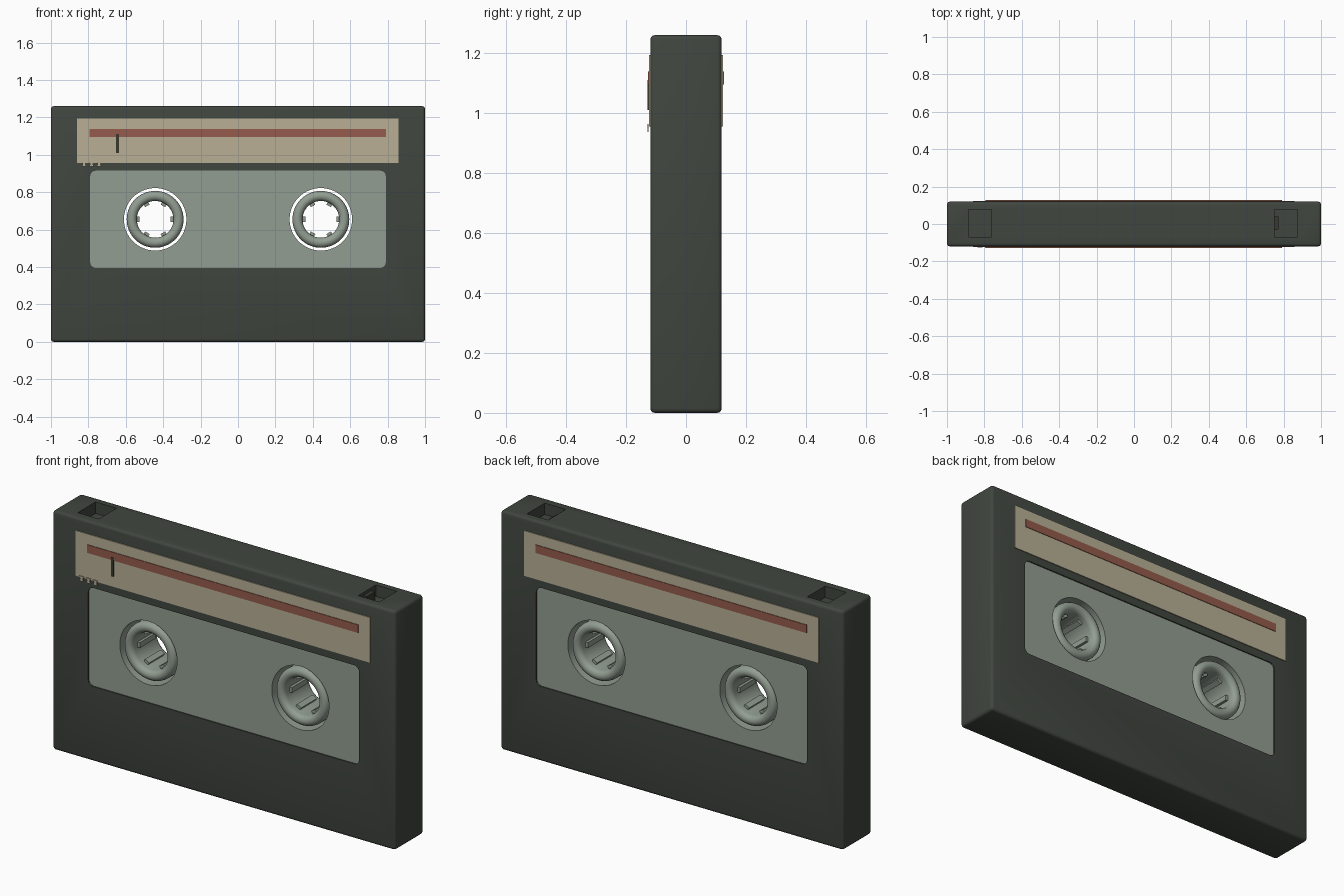
import bpy, bmesh, math
from mathutils import Matrix, Vector

if "Cube" in bpy.data.objects:
    bpy.data.objects.remove(bpy.data.objects["Cube"])


def mat(name, r, g, b):
    m = bpy.data.materials.new(name)
    m.diffuse_color = (r, g, b, 1)
    m.use_nodes = True
    m.node_tree.nodes["Principled BSDF"].inputs["Base Color"].default_value = m.diffuse_color
    return m


SHELL = mat("dark_shell", 0.052, 0.061, 0.050)
GREY = mat("grey_green_plastic", 0.29, 0.34, 0.285)
PAPER = mat("cream_paper", 0.48, 0.425, 0.30)
RED = mat("rust_red", 0.30, 0.105, 0.07)
INK = mat("dark_ink", 0.04, 0.04, 0.03)


def finish(name, bm, *mats):
    me = bpy.data.meshes.new(name)
    bmesh.ops.recalc_face_normals(bm, faces=bm.faces)
    bm.to_mesh(me)
    bm.free()
    ob = bpy.data.objects.new(name, me)
    bpy.context.collection.objects.link(ob)
    for m in mats:
        me.materials.append(m)
    return ob


def smooth(ob, deg=35):
    bpy.ops.object.select_all(action='DESELECT')
    ob.select_set(True)
    bpy.context.view_layer.objects.active = ob
    bpy.ops.object.shade_smooth_by_angle(angle=math.radians(deg))


def box(name, x, y, z, material, bevel=0, seg=3, only_y=False):
    bm = bmesh.new()
    size = (x[1] - x[0], y[1] - y[0], z[1] - z[0])
    mid = Vector((x[0] + x[1], y[0] + y[1], z[0] + z[1])) / 2
    bmesh.ops.create_cube(bm, size=1, matrix=Matrix.Translation(mid) @ Matrix.Diagonal((*size, 1)))
    if bevel:
        edges = [e for e in bm.edges if not only_y
                 or abs(e.verts[0].co.y - e.verts[1].co.y) > 1e-5]
        bmesh.ops.bevel(bm, geom=edges, offset=bevel, segments=seg, profile=0.5, affect='EDGES')
    return finish(name, bm, material)


def cut(ob, cutter):
    mod = ob.modifiers.new("cut", 'BOOLEAN')
    mod.operation, mod.solver, mod.object = 'DIFFERENCE', 'EXACT', cutter
    bpy.context.view_layer.update()
    dg = bpy.context.evaluated_depsgraph_get()
    me = bpy.data.meshes.new_from_object(ob.evaluated_get(dg))
    ob.modifiers.clear()
    ob.data = me
    bpy.data.objects.remove(cutter)


HUB_X, HUB_Z, D = 0.443, 0.655, 0.119
REC = 0.006   # depth of the window panel recess

# shell with recessed window panels, hub holes and top notches
shell = box("cassette_shell", (-1, 1), (-D, D), (0, 1.26), SHELL, 0.015)
for s in (-1, 1):
    ys = sorted((s * (D - REC), s * 0.2))
    cut(shell, box("panel_cutter", (-0.79, 0.79), ys, (0.395, 0.915), SHELL, 0.03, 5, True))
for s in (-1, 1):
    bm = bmesh.new()
    bmesh.ops.create_cone(bm, cap_ends=True, segments=64, radius1=0.167, radius2=0.167, depth=0.6,
                          matrix=Matrix.Translation((s * HUB_X, 0, HUB_Z)) @ Matrix.Rotation(math.pi / 2, 4, 'X'))
    cut(shell, finish("hole_cutter", bm, SHELL))
for x0 in (-0.885, 0.75):
    cut(shell, box("notch_cutter", (x0, x0 + 0.123), (-0.07, 0.077), (1.2, 1.4), SHELL))

# colour the panel faces and hole walls by position
me = shell.data
me.materials.clear()
me.materials.append(SHELL)
me.materials.append(GREY)
for p in me.polygons:
    c = p.center
    inside = abs(c.x) < 0.785 and 0.4 < c.z < 0.91
    p.material_index = int(inside and abs(c.y) < D - REC / 4)
smooth(shell, 30)

# write-protect tab in the right notch
box("write_tab", (0.75, 0.772), (-0.03, 0.04), (1.2, 1.245), INK)

# reel hubs: lathed rounded ring with six drive teeth
R0, R1, H, F = 0.098, 0.152, 0.112, 0.027
profile = []
for cy, a0 in ((H - F, 0), (-(H - F), 180)):
    for i in range(9):
        a = math.radians(a0 + i * 22.5)
        profile.append(((R0 + R1) / 2 + F * math.cos(a), cy + F * math.sin(a)))
for side, s in (("left", -1), ("right", 1)):
    bm = bmesh.new()
    N = 64
    rings = []
    for i in range(N):
        a = 2 * math.pi * i / N
        rings.append([bm.verts.new((s * HUB_X + r * math.cos(a), y, HUB_Z + r * math.sin(a)))
                      for r, y in profile])
    k = len(profile)
    for i in range(N):
        A, B = rings[i], rings[(i + 1) % N]
        for j in range(k):
            bm.faces.new((A[j], A[(j + 1) % k], B[(j + 1) % k], B[j]))
    for t in range(6):
        m = (Matrix.Translation((s * HUB_X, 0, HUB_Z)) @ Matrix.Rotation(t * math.pi / 3, 4, 'Y')
             @ Matrix.Translation((0.095, 0, 0)) @ Matrix.Diagonal((0.024, 0.13, 0.028, 1)))
        bmesh.ops.create_cube(bm, size=1, matrix=m)
    smooth(finish(side + "_reel_hub", bm, GREY))

# paper labels with red stripe on both sides
for side, s in (("front", -1), ("back", 1)):
    box(side + "_label", (-0.86, 0.857), sorted((s * (D - 0.002), s * 0.124)), (0.955, 1.193), PAPER)
    box(side + "_stripe", (-0.793, 0.79), sorted((s * 0.122, s * 0.127)), (1.095, 1.138), RED)

# printed mark and three small tabs under the front label
box("printed_mark", (-0.651, -0.637), (-0.129, -0.122), (1.01, 1.11), INK)
for i, x in enumerate((-0.823, -0.783, -0.743)):
    bm = bmesh.new()
    pts = [(-0.013, 0.937), (0.013, 0.937), (0.007, 0.95), (0.013, 0.963), (-0.013, 0.963), (-0.007, 0.95)]
    f = bm.faces.new([bm.verts.new((x + px, -0.129, pz)) for px, pz in pts])
    ext = bmesh.ops.extrude_face_region(bm, geom=[f])
    bmesh.ops.translate(bm, vec=(0, 0.004, 0), verts=[v for v in ext["geom"] if isinstance(v, bmesh.types.BMVert)])
    finish("label_tab_%d" % (i + 1), bm, PAPER)
